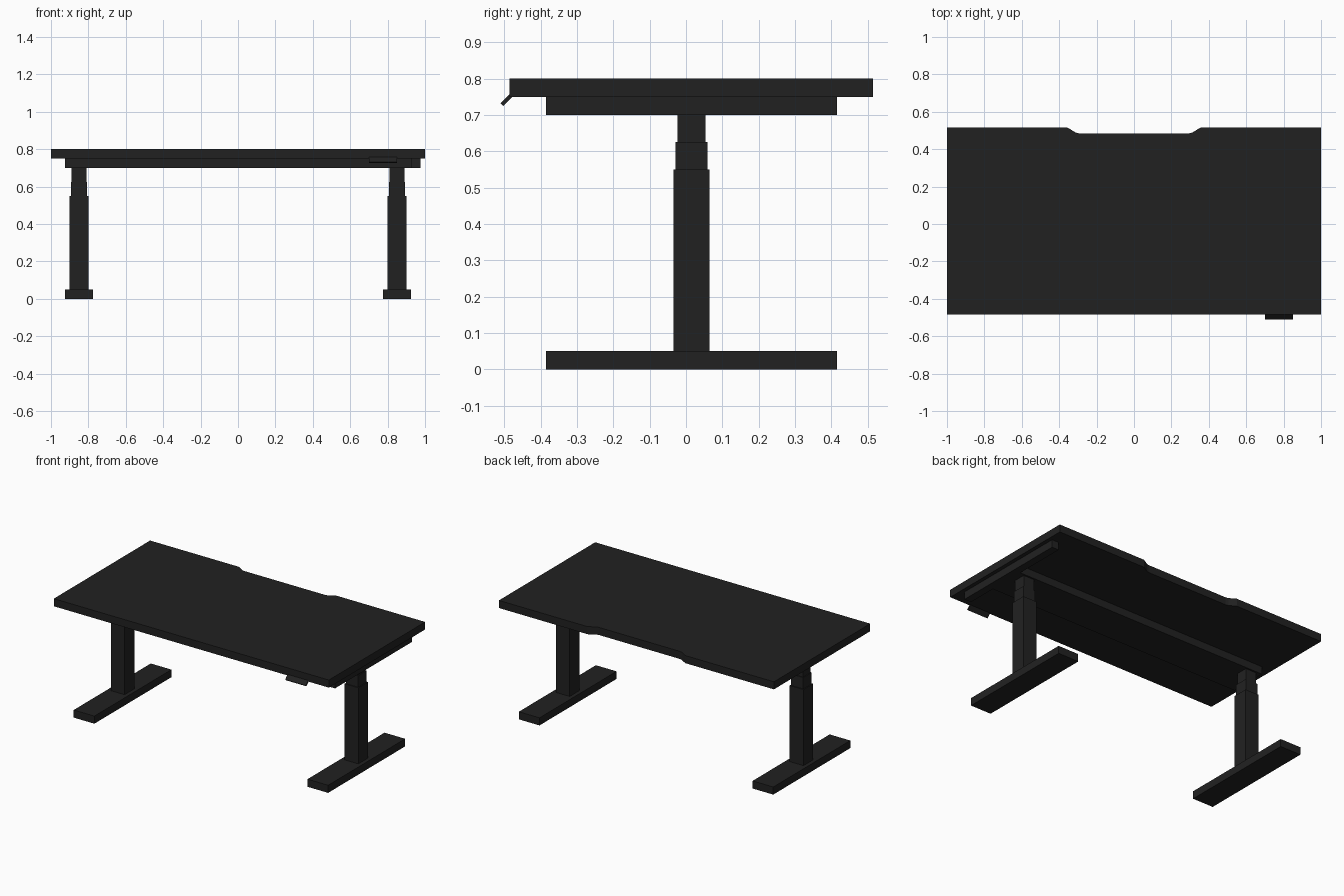
import bpy, bmesh, math

if "Cube" in bpy.data.objects:
    bpy.data.objects.remove(bpy.data.objects["Cube"])

black = bpy.data.materials.new("matte_black")
black.diffuse_color = (0.0155, 0.0155, 0.0155, 1)
black.use_nodes = True
black.node_tree.nodes["Principled BSDF"].inputs["Base Color"].default_value = black.diffuse_color


def finish(name, bm):
    bmesh.ops.recalc_face_normals(bm, faces=bm.faces)
    mesh = bpy.data.meshes.new(name)
    bm.to_mesh(mesh)
    bm.free()
    mesh.materials.append(black)
    obj = bpy.data.objects.new(name, mesh)
    bpy.context.collection.objects.link(obj)
    return obj


def box(name, x, y, z):
    """Box given as (min, max) ranges on each axis."""
    bm = bmesh.new()
    bmesh.ops.create_cube(bm, size=1)
    for v in bm.verts:
        for i, (lo, hi) in enumerate((x, y, z)):
            v.co[i] = (lo + hi) / 2 + v.co[i] * (hi - lo)
    return finish(name, bm)


# Desktop with a shallow cable notch in the back edge
half = [(0.295, 0.485), (0.312, 0.489), (0.338, 0.505), (0.355, 0.515),
        (1.0, 0.515), (1.0, -0.485)]
outline = half + [(-x, y) for x, y in reversed(half)]
bm = bmesh.new()
face = bm.faces.new([bm.verts.new((x, y, 0.75)) for x, y in outline])
top = bmesh.ops.extrude_face_region(bm, geom=[face])
bmesh.ops.translate(bm, vec=(0, 0, 0.05),
                    verts=[g for g in top["geom"] if isinstance(g, bmesh.types.BMVert)])
finish("desktop", bm)

# Under-desk frame
box("cross_beam", (-0.925, 0.925), (-0.185, 0.065), (0.70, 0.75))
box("side_bracket", (0.925, 0.975), (-0.385, 0.415), (0.70, 0.75))

# Telescopic legs: foot, then three stages that get narrower going up
CY = 0.015
stages = [("leg_column", 0.05, 0.05, 0.55),
          ("leg_middle_stage", 0.044, 0.55, 0.625),
          ("leg_upper_stage", 0.039, 0.625, 0.70)]
for side, cx in (("left", -0.85), ("right", 0.85)):
    box(side + "_foot", (cx - 0.075, cx + 0.075), (CY - 0.4, CY + 0.4), (0, 0.05))
    for name, r, z0, z1 in stages:
        box(side + "_" + name, (cx - r, cx + r), (CY - r, CY + r), (z0, z1))

# Tilted height control paddle under the front edge
paddle = box("control_paddle", (-0.075, 0.075), (-0.03, 0.03), (-0.005, 0.005))
paddle.location = (0.775, -0.485, 0.75)
paddle.rotation_euler.x = math.radians(45)
